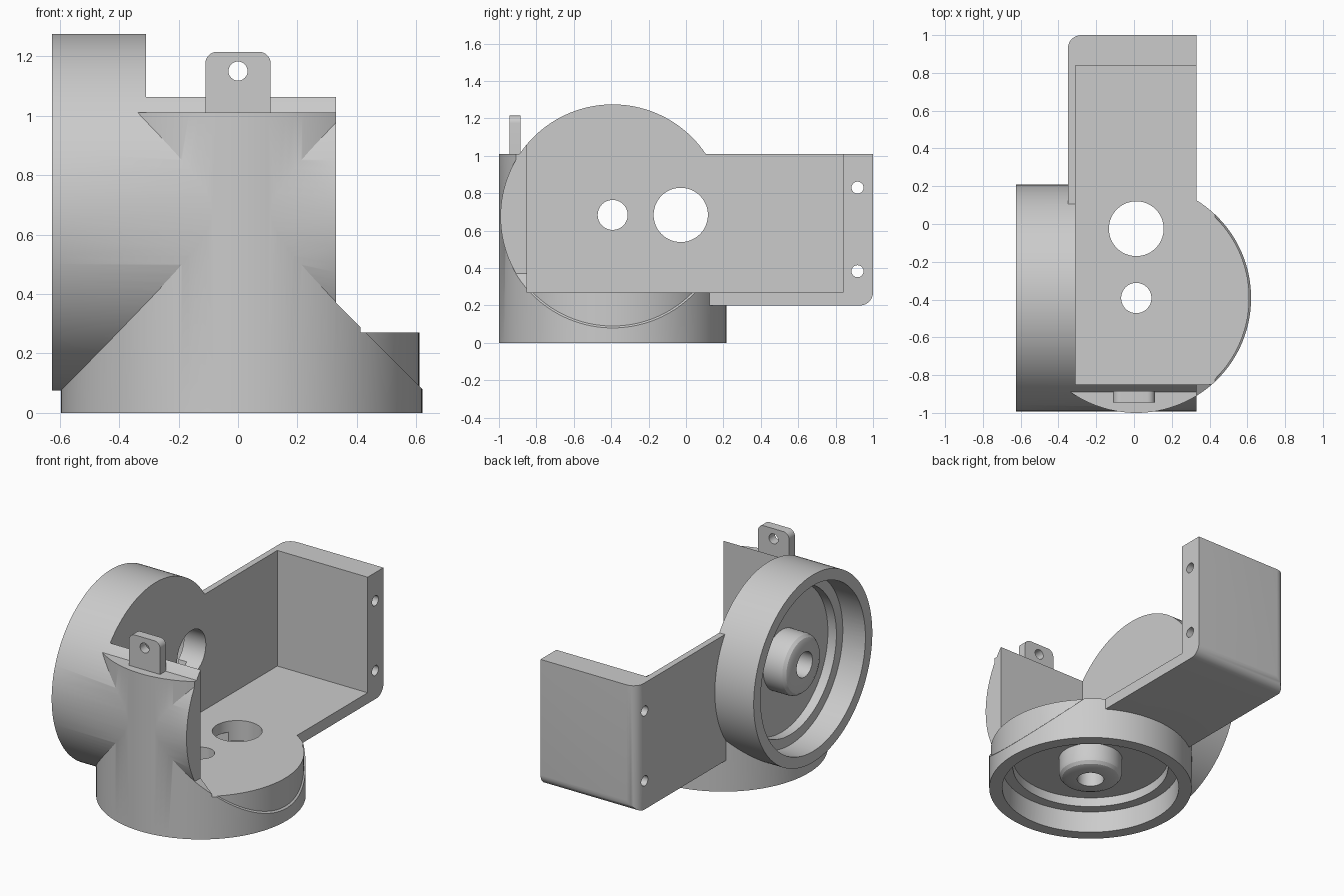
import bpy, bmesh, math
from mathutils import Matrix, Vector

if "Cube" in bpy.data.objects:
    bpy.data.objects.remove(bpy.data.objects["Cube"], do_unlink=True)

grey = bpy.data.materials.new("light grey")
grey.use_nodes = True
colour = (0.6, 0.6, 0.6, 1)
grey.diffuse_color = colour
grey.node_tree.nodes["Principled BSDF"].inputs["Base Color"].default_value = colour

SEG = 128
CX, CY, CZ = 0.012, -0.392, 0.675      # shared centre of the two round cups
TO_X = Matrix.Rotation(math.pi / 2, 4, 'Y')


def make(name, bm):
    bmesh.ops.recalc_face_normals(bm, faces=bm.faces)
    mesh = bpy.data.meshes.new(name)
    bm.to_mesh(mesh)
    bm.free()
    mesh.materials.append(grey)
    ob = bpy.data.objects.new(name, mesh)
    bpy.context.collection.objects.link(ob)
    return ob


def box(name, lo, hi, round_edges=None, radius=0.07):
    bm = bmesh.new()
    bmesh.ops.create_cube(bm, size=1)
    for v in bm.verts:
        v.co = Vector([lo[i] if v.co[i] < 0 else hi[i] for i in range(3)])
    if round_edges:
        edges = [e for e in bm.edges if round_edges((e.verts[0].co + e.verts[1].co) / 2)]
        bmesh.ops.bevel(bm, geom=edges, offset=radius, segments=8, profile=0.5, affect='EDGES')
    return make(name, bm)


def lathe(name, profile, matrix):
    # closed profile of (radius, height) that starts and ends on the axis
    bm = bmesh.new()
    verts = [bm.verts.new((r, 0, h)) for r, h in profile]
    edges = [bm.edges.new(pair) for pair in zip(verts, verts[1:])]
    bmesh.ops.spin(bm, geom=verts + edges, cent=(0, 0, 0), axis=(0, 0, 1),
                   angle=math.tau, steps=SEG, use_duplicate=False)
    bmesh.ops.remove_doubles(bm, verts=bm.verts, dist=0.0001)
    bm.transform(matrix)
    return make(name, bm)


def rod(name, axis, centre, radius, start, end):
    a, b = centre
    if axis == 'z':
        m = Matrix.Translation((a, b, 0))
    elif axis == 'x':
        m = Matrix.Translation((0, a, b)) @ TO_X
    else:
        m = Matrix.Translation((a, 0, b)) @ Matrix.Rotation(-math.pi / 2, 4, 'X')
    return lathe(name, [(0, start), (radius, start), (radius, end), (0, end)], m)


def combine(target, tool, operation):
    mod = target.modifiers.new("combine", 'BOOLEAN')
    mod.object, mod.operation, mod.solver = tool, operation, 'EXACT'
    bpy.context.view_layer.objects.active = target
    bpy.ops.object.modifier_apply(modifier=mod.name)
    bpy.data.objects.remove(tool, do_unlink=True)


# Upright round body, trimmed to its outline seen from the front
housing = rod("housing", 'z', (CX, CY + 0.0), 0.608, 0, 1.01)
outline = [(-0.7, -0.1), (0.7, -0.1), (0.7, 0), (0.33, 0.37), (0.33, 1.2),
           (-0.35, 1.2), (-0.35, 0.34), (-0.7, -0.01)]
bm = bmesh.new()
face = bm.faces.new([bm.verts.new((x, -1.5, z)) for x, z in outline])
extruded = bmesh.ops.extrude_face_region(bm, geom=[face])["geom"]
bmesh.ops.translate(bm, vec=(0, 3, 0),
                    verts=[v for v in extruded if isinstance(v, bmesh.types.BMVert)])
combine(housing, make("outline_trim", bm), 'INTERSECT')

# Floor disc, sideways cup and rear bracket
combine(housing, rod("floor_disc", 'z', (CX, CY), 0.598, 0.01, 0.27), 'UNION')
combine(housing, rod("side_cup", 'x', (CY, CZ), 0.6, -0.625, 0.33), 'UNION')
bracket = box("rear_bracket", (-0.35, 0, 0.2), (0.33, 1, 1.01),
              lambda c: c.y > 0.9 and (c.x < -0.3 or c.z < 0.25))
combine(housing, bracket, 'UNION')

# Open space between the walls
combine(housing, box("inner_space", (-0.31, -0.85, 0.27), (1, 0.84, 2)), 'DIFFERENCE')


# Stepped recess in each cup that leaves a rounded hub in the middle
def recess(name, depth, matrix):
    ledge = depth - 0.06
    profile = [(0, -0.1), (0.53, -0.1), (0.53, ledge), (0.465, ledge), (0.465, depth),
               (0.19, depth), (0.19, 0.11), (0.185, 0.088), (0.17, 0.07),
               (0.145, 0.06), (0, 0.06)]
    combine(housing, lathe(name, profile, matrix), 'DIFFERENCE')


recess("base_recess", 0.2, Matrix.Translation((CX, CY, 0)))
recess("side_recess", 0.22, Matrix.Translation((-0.625, CY, CZ)) @ TO_X)

# Hub holes, large openings and bracket screw holes
holes = [('z', (CX, CY), 0.08, -0.1, 0.5), ('z', (CX, -0.025), 0.145, -0.1, 0.5),
         ('x', (CY, 0.684), 0.08, -1, -0.2), ('x', (-0.028, 0.684), 0.145, -1, -0.2),
         ('x', (0.917, 0.83), 0.032, -1, 1), ('x', (0.917, 0.383), 0.032, -1, 1)]
for hole in holes:
    combine(housing, rod("hole", *hole), 'DIFFERENCE')

# Hanging tab on top of the front wall
tab = box("top_tab", (-0.11, -0.945, 1.0), (0.11, -0.885, 1.215),
          lambda c: abs(c.x) > 0.1 and c.z > 1.2, 0.04)
combine(tab, rod("tab_hole", 'y', (0, 1.15), 0.032, -2, 1), 'DIFFERENCE')

for ob in (housing, tab):
    bpy.ops.object.select_all(action='DESELECT')
    ob.select_set(True)
    bpy.context.view_layer.objects.active = ob
    bpy.ops.object.shade_smooth_by_angle(angle=math.radians(25))
